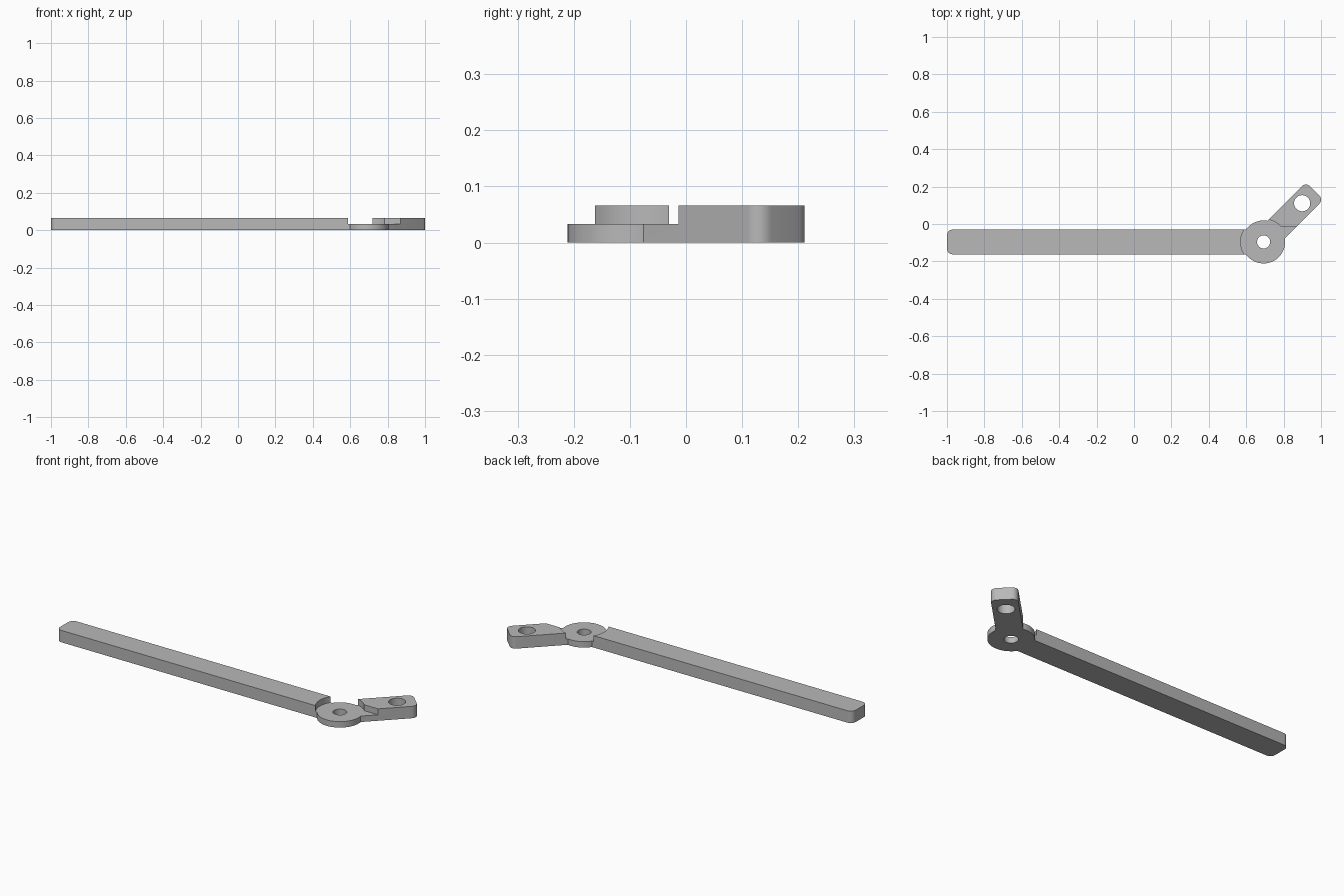
import bpy, bmesh, math
from mathutils import Matrix, Vector

if "Cube" in bpy.data.objects:
    bpy.data.objects.remove(bpy.data.objects["Cube"])

HEIGHT, STEP = 0.066, 0.033          # full thickness, thickness at the pivot
PIVOT = Vector((0.693, -0.096, 0))   # pivot axis
HALF_W, ROUND = 0.066, 0.03          # strip half width, end corner radius
DISC_R, CLEAR_R = 0.115, 0.123

grey = bpy.data.materials.new("plain grey")
grey.diffuse_color = (0.48, 0.48, 0.48, 1)
grey.use_nodes = True
grey.node_tree.nodes["Principled BSDF"].inputs["Base Color"].default_value = grey.diffuse_color


def prism(name, outline, z0, z1, matrix=Matrix()):
    """Extrude a flat outline (counter-clockwise) from z0 to z1."""
    bm = bmesh.new()
    face = bm.faces.new([bm.verts.new((x, y, z0)) for x, y in outline])
    ext = bmesh.ops.extrude_face_region(bm, geom=[face])
    top = [v for v in ext["geom"] if isinstance(v, bmesh.types.BMVert)]
    bmesh.ops.translate(bm, verts=top, vec=(0, 0, z1 - z0))
    bmesh.ops.transform(bm, matrix=matrix, verts=bm.verts)
    bmesh.ops.recalc_face_normals(bm, faces=bm.faces)
    mesh = bpy.data.meshes.new(name)
    bm.to_mesh(mesh)
    bm.free()
    mesh.materials.append(grey)
    obj = bpy.data.objects.new(name, mesh)
    bpy.context.collection.objects.link(obj)
    return obj


def arc(r, start, end, n, cx=0.0, cy=0.0):
    return [(cx + r * math.cos(start + (end - start) * i / n),
             cy + r * math.sin(start + (end - start) * i / n)) for i in range(n + 1)]


def cylinder(name, r, z0, z1, centre):
    return prism(name, arc(r, 0, math.tau, 64)[:-1], z0, z1, Matrix.Translation(centre))


def strip(name, length, angle):
    """Strip leaving the pivot, square at the pivot and rounded at the far end."""
    cx, cy, q = length - ROUND, HALF_W - ROUND, math.pi / 2
    outline = [(0.06, HALF_W), (0.06, -HALF_W)]
    outline += arc(ROUND, -q, 0, 8, cx, -cy) + arc(ROUND, 0, q, 8, cx, cy)
    return prism(name, outline, 0, HEIGHT,
                 Matrix.Translation(PIVOT) @ Matrix.Rotation(angle, 4, 'Z'))


def boolean(obj, other, operation):
    """Apply a boolean and remove the second object."""
    mod = obj.modifiers.new(operation.lower(), 'BOOLEAN')
    mod.operation, mod.object, mod.solver = operation, other, 'EXACT'
    bpy.ops.object.select_all(action='DESELECT')
    bpy.context.view_layer.objects.active = obj
    obj.select_set(True)
    bpy.ops.object.modifier_apply(modifier=mod.name)
    bpy.data.objects.remove(other, do_unlink=True)


# Long bar and short angled arm, both relieved around the pivot
bar = strip("long_bar", 1 + PIVOT.x, math.pi)
arm = strip("short_arm", 0.386, math.radians(45))
for part in (bar, arm):
    boolean(part, cylinder("clearance", CLEAR_R, STEP, 0.1, PIVOT), 'DIFFERENCE')

# Straight shoulder on the arm, parallel to the bar
shoulder = prism("shoulder", [(0.5, -0.4), (1.2, -0.4), (1.2, -0.013), (0.5, -0.013)], STEP, 0.1)
boolean(arm, shoulder, 'DIFFERENCE')

# Pivot disc joined with both strips
lever = cylinder("pivot_lever", DISC_R, 0, STEP, PIVOT)
boolean(lever, bar, 'UNION')
boolean(lever, arm, 'UNION')

# Pivot hole and arm hole
hole_at = PIVOT + Vector((0.206, 0.207, 0))
for radius, centre in ((0.035, PIVOT), (0.043, hole_at)):
    boolean(lever, cylinder("hole", radius, -0.1, 0.2, centre), 'DIFFERENCE')

bpy.ops.object.shade_smooth_by_angle(angle=math.radians(30))
